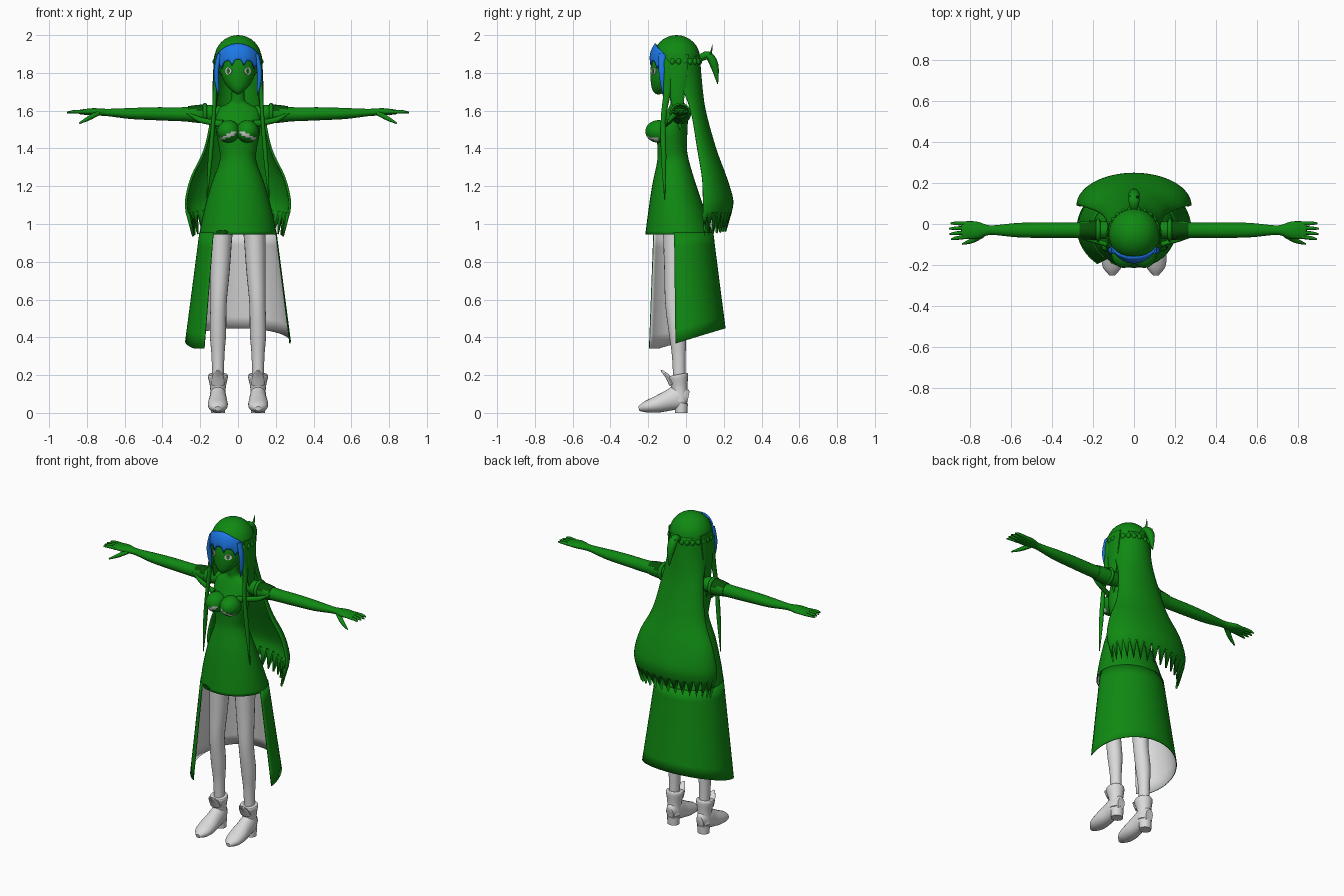
import bpy
from math import sin, cos, radians, sqrt, pi, tau
from mathutils import Vector

cube = bpy.data.objects.get("Cube")
if cube:
    bpy.data.objects.remove(cube)


def material(name, rgb):
    m = bpy.data.materials.new(name)
    m.use_nodes = True
    m.diffuse_color = (*rgb, 1)
    bsdf = next(n for n in m.node_tree.nodes if n.type == 'BSDF_PRINCIPLED')
    bsdf.inputs["Base Color"].default_value = (*rgb, 1)
    return m


GREEN = material("green", (0.005, 0.25, 0.006))
DARK = material("dark green", (0.002, 0.08, 0.002))
GREY = material("light grey", (0.7, 0.7, 0.7))
BLUE = material("blue", (0.012, 0.19, 0.8))
X, Y, Z = Vector((1, 0, 0)), Vector((0, 1, 0)), Vector((0, 0, 1))


def finish(ob, *mats):
    for m in mats:
        ob.data.materials.append(m)
    for p in ob.data.polygons:
        p.use_smooth = True
    ob.data.set_sharp_from_angle(angle=radians(50))
    return ob


def build(name, rings, mats, wrap=True, caps=False):
    """Skin a list of equal rings of points."""
    n = len(rings[0])
    faces = []
    for i in range(len(rings) - 1):
        for j in range(n if wrap else n - 1):
            k = (j + 1) % n
            faces.append((i * n + j, i * n + k, (i + 1) * n + k, (i + 1) * n + j))
    if caps:
        last = (len(rings) - 1) * n
        faces += [tuple(reversed(range(n))), tuple(range(last, last + n))]
    me = bpy.data.meshes.new(name)
    me.from_pydata([tuple(p) for r in rings for p in r], [], faces)
    ob = bpy.data.objects.new(name, me)
    bpy.context.collection.objects.link(ob)
    return finish(ob, *mats)


def refine(rows, k=4):
    """Catmull-Rom interpolation of number rows."""
    out = []
    for i in range(len(rows) - 1):
        quad = [rows[max(0, min(len(rows) - 1, i + d))] for d in (-1, 0, 1, 2)]
        for j in range(k):
            t = j / k
            out.append([b + t * (c - a + t * (2 * a - 5 * b + 4 * c - d + t * (3 * (b - c) + d - a))) / 2
                        for a, b, c, d in zip(*quad)])
    return out + [list(rows[-1])]


def stack(name, rows, mats, n=32):
    """Upright body of ellipses: z, half width, centre y, half depth."""
    rings = [[(w * cos(tau * j / n), cy + d * sin(tau * j / n), z) for j in range(n)]
             for z, w, cy, d in refine(rows)]
    return build(name, rings, mats)


def tube(name, pts, mat, ref, side=1, n=14):
    """Tapered limb through x, y, z, half width, half thickness."""
    pts = refine(pts)
    c = [Vector((p[0], p[1], p[2])) for p in pts]
    rings = []
    for i, p in enumerate(pts):
        t = (c[min(i + 1, len(c) - 1)] - c[max(i - 1, 0)]).normalized()
        a = t.cross(ref).normalized()
        b = t.cross(a)
        ring = [c[i] + a * p[3] * cos(tau * j / n) + b * p[4] * sin(tau * j / n) for j in range(n)]
        if side < 0:
            ring = [Vector((-v.x, v.y, v.z)) for v in reversed(ring)]
        rings.append(ring)
    return build(name, rings, [mat], caps=True)


def ball(name, loc, scale, *mats, seg=32):
    bpy.ops.mesh.primitive_uv_sphere_add(segments=seg, ring_count=seg // 2, radius=1, location=loc)
    ob = bpy.context.object
    ob.name, ob.scale = name, scale
    return finish(ob, *mats)


def plate(name, loc, rx, rz, turn, mat):
    bpy.ops.mesh.primitive_cylinder_add(vertices=20, radius=1, depth=0.009, location=loc,
                                        rotation=(pi / 2, 0, radians(turn)))
    ob = bpy.context.object
    ob.name, ob.scale = name, (rx, rz, 1)
    return finish(ob, mat)


def thicken(ob, depth, inner=0):
    m = ob.modifiers.new("thickness", 'SOLIDIFY')
    m.thickness, m.offset, m.material_offset = depth, -1, inner


# Dress with neck, grey lining
dress = stack("dress", [(.945, .205, -.035, .18), (1.05, .185, -.047, .155), (1.2, .145, -.062, .118),
                        (1.33, .098, -.068, .085), (1.4, .1, -.073, .078), (1.48, .115, -.073, .08),
                        (1.56, .12, -.055, .065), (1.61, .105, -.045, .05), (1.635, .06, -.045, .038),
                        (1.66, .036, -.05, .034), (1.74, .033, -.06, .034)], [GREEN, GREY])
thicken(dress, .005, 1)
plate("skirt_patch", (-.085, -.198, .957), .032, .012, -22, DARK)

# Long open overskirt: the right side wraps further to the front
rings = []
for i in range(9):
    v = i / 8
    ring = []
    for j in range(41):
        a = radians(-9 + 239 * j / 40)
        x = (.28 - .075 * v) * cos(a)
        y = -.02 - .015 * v + (.23 - .05 * v) * sin(a)
        hem = max(.34, .385 + .3 * y)
        ring.append((x, y, hem + (.955 - hem) * v))
    rings.append(ring)
thicken(build("overskirt", rings, [GREEN, GREY], wrap=False), .005, 1)

# Head and hair cap
stack("face", [(1.685, .002, -.147, .002), (1.692, .015, -.145, .02), (1.71, .04, -.134, .044),
               (1.74, .066, -.117, .068), (1.78, .085, -.1, .088), (1.83, .095, -.08, .107),
               (1.88, .095, -.065, .11), (1.94, .07, -.06, .08)], [GREEN])
ball("hair_cap", (0, -.05, 1.875), (.125, .125, .125), GREEN)

# Long back hair, bottom edge cut into spikes
n = 32
hair_rows = refine([(1.06, .277, .09, .152), (1.13, .28, .09, .16), (1.25, .25, .085, .13),
                    (1.4, .18, .06, .1), (1.6, .14, .025, .08), (1.75, .126, -.03, .115),
                    (1.89, .122, -.05, .124)])
hair_rows.insert(0, (1.0, .265, .085, .14))
rings = []
for i, (z, w, cy, d) in enumerate(hair_rows):
    ring = []
    for j in range(n + 1):
        tip = i == 0
        low = (-.07 if j % 2 else .05) + .03 * sin(pi * j / n) if tip else 0
        f = .92 if tip and j % 2 else 1
        a = pi * j / n
        ring.append((w * f * cos(a), cy + d * f * sin(a), z + low))
    rings.append(ring)
thicken(build("back_hair", rings, [GREEN], wrap=False), .012)

# Blue fringe following the head
rings = []
for i in range(7):
    ring = []
    for j in range(17):
        u = j / 8 - 1
        low = 1.87 - .03 * u * u - (.03 if j % 4 == 2 else 0)
        high = 1.957 - .05 * u * u
        z = low + (high - low) * i / 6
        r = sqrt(1 - (max(0, z - 1.875) / .135) ** 2)
        a = radians(270 + 58 * u)
        ring.append((.128 * r * cos(a), -.05 + .143 * r * sin(a), z))
    rings.append(ring)
thicken(build("fringe", rings, [BLUE], wrap=False), .008)

# Tuft tied at the back of the head
tube("tuft_fall", [(0, .065, 1.87, .018, .015), (0, .115, 1.895, .02, .028),
                   (0, .15, 1.84, .022, .025), (0, .168, 1.74, .002, .002)], GREEN, X)
for k, tip in ((-1, 1.9), (1, 1.95)):
    tube("tuft_wisp", [(0, .08, 1.87, .008, .01), (.015 * k, .125, 1.89, .007, .01),
                       (.02 * k, .14, tip, .001, .001)], GREEN, X)

for s, side in ((1, "left"), (-1, "right")):
    # Eye
    plate(side + "_eye", (s * .05, -.171, 1.81), .022, .018, 36 * s, GREY)
    plate(side + "_iris", (s * .052, -.174, 1.81), .009, .013, 36 * s, GREEN)
    # Locks framing the face, and the braid
    tube(side + "_blue_lock", [(.098, -.125, 1.9, .012, .02), (.113, -.128, 1.82, .013, .018),
                               (.112, -.125, 1.75, .011, .012), (.102, -.122, 1.68, .002, .002)], BLUE, Y, s)
    tube(side + "_front_strand", [(.113, -.09, 1.86, .012, .03), (.122, -.1, 1.7, .012, .02),
                                  (.13, -.12, 1.55, .01, .014), (.147, -.118, 1.35, .012, .014),
                                  (.165, -.113, 1.13, .002, .002)], GREEN, Y, s)
    tube(side + "_side_hair", [(.112, -.045, 1.9, .013, .06), (.12, -.045, 1.78, .013, .05),
                               (.122, -.045, 1.65, .012, .035), (.125, -.03, 1.5, .002, .004)], GREEN, Y, s)
    for i in range(8):
        a = radians(-25 + 15 * i)
        ball(side + "_braid", (s * .122 * cos(a), -.05 + .122 * sin(a), 1.86), (.014, .016, .018), GREEN, seg=10)
    # Bust with a grey bow band
    bust = ball(side + "_bust", (s * .05, -.145, 1.49), (.06, .07, .06), GREEN, GREY)
    for p in bust.data.polygons:
        x, z = abs(.05 * s + p.center.x * .06), 1.49 + p.center.z * .06
        if p.center.y < 0 and x > .01 and abs(z - 1.493 + .5 * x) < .009:
            p.material_index = 1
    # Arm, hand and fingers
    tube(side + "_arm", [(.06, -.035, 1.585, .03, .035), (.13, -.03, 1.585, .043, .046),
                         (.2, -.03, 1.583, .042, .041), (.3, -.03, 1.581, .038, .037),
                         (.45, -.03, 1.584, .038, .034), (.57, -.03, 1.585, .035, .029),
                         (.68, -.03, 1.59, .024, .02), (.72, -.03, 1.592, .026, .019),
                         (.77, -.03, 1.594, .042, .019), (.83, -.03, 1.593, .043, .013),
                         (.845, -.03, 1.593, .038, .008)], GREEN, Z, s, 20)
    for i in range(4):
        y = .003 - .022 * i
        reach = .908 - .008 * abs(i - 1.3)
        tube(side + "_finger", [(.82, y, 1.593, .01, .01), (.87, y * 1.1, 1.594, .009, .009),
                                (reach, y * 1.2, 1.59, .004, .004)], GREEN, Z, s, 8)
    tube(side + "_thumb", [(.74, -.05, 1.588, .016, .014), (.79, -.08, 1.56, .013, .012),
                           (.84, -.098, 1.533, .004, .004)], GREEN, Z, s, 8)
    # Off-shoulder sleeve: dark on top, with gathered edge and strap
    sleeve = tube(side + "_sleeve", [(.175, -.03, 1.583, .049, .05), (.22, -.03, 1.583, .046, .047),
                                     (.265, -.03, 1.582, .042, .041)], GREEN, Z, s, 20)
    sleeve.data.materials.append(DARK)
    for p in sleeve.data.polygons:
        p.material_index = int(p.center.z > 1.604)
    bpy.ops.mesh.primitive_torus_add(major_radius=.046, minor_radius=.011, major_segments=28, minor_segments=8,
                                     location=(s * .175, -.03, 1.585), rotation=(0, pi / 2, 0))
    bpy.context.object.name = side + "_sleeve_edge"
    finish(bpy.context.object, GREEN)
    tube(side + "_strap", [(.08, -.12, 1.53, .012, .02), (.15, -.095, 1.54, .012, .016),
                           (.21, -.078, 1.555, .012, .014), (.27, -.066, 1.59, .004, .005)], GREEN, Z, s)
    # Leg
    tube(side + "_leg", [(.08, -.05, 1.1, .065, .075), (.088, -.055, .94, .058, .066),
                         (.095, -.06, .75, .051, .055), (.103, -.063, .58, .043, .047),
                         (.106, -.045, .42, .043, .045), (.106, -.038, .3, .034, .036),
                         (.106, -.035, .15, .03, .032)], GREY, Y, s, 20)
    # Boot: foot, shaft, tongue, heel
    tube(side + "_boot_foot", [(.106, .012, .08, .025, .035), (.106, -.03, .085, .042, .065),
                               (.106, -.09, .066, .047, .055), (.107, -.15, .046, .053, .045),
                               (.107, -.21, .032, .046, .031), (.107, -.25, .022, .015, .012)], GREY, Z, s, 20)
    tube(side + "_boot_shaft", [(.106, -.033, .06, .044, .042), (.106, -.035, .13, .041, .042),
                                (.106, -.042, .19, .053, .054), (.106, -.044, .203, .05, .05)], GREY, Y, s, 20)
    tube(side + "_boot_tongue", [(.106, -.075, .15, .035, .015), (.106, -.1, .195, .03, .012),
                                 (.106, -.133, .226, .006, .004)], GREY, Y, s)
    tube(side + "_boot_heel", [(.106, -.025, 0, .036, .033), (.106, -.025, .05, .038, .036)], GREY, Y, s)
